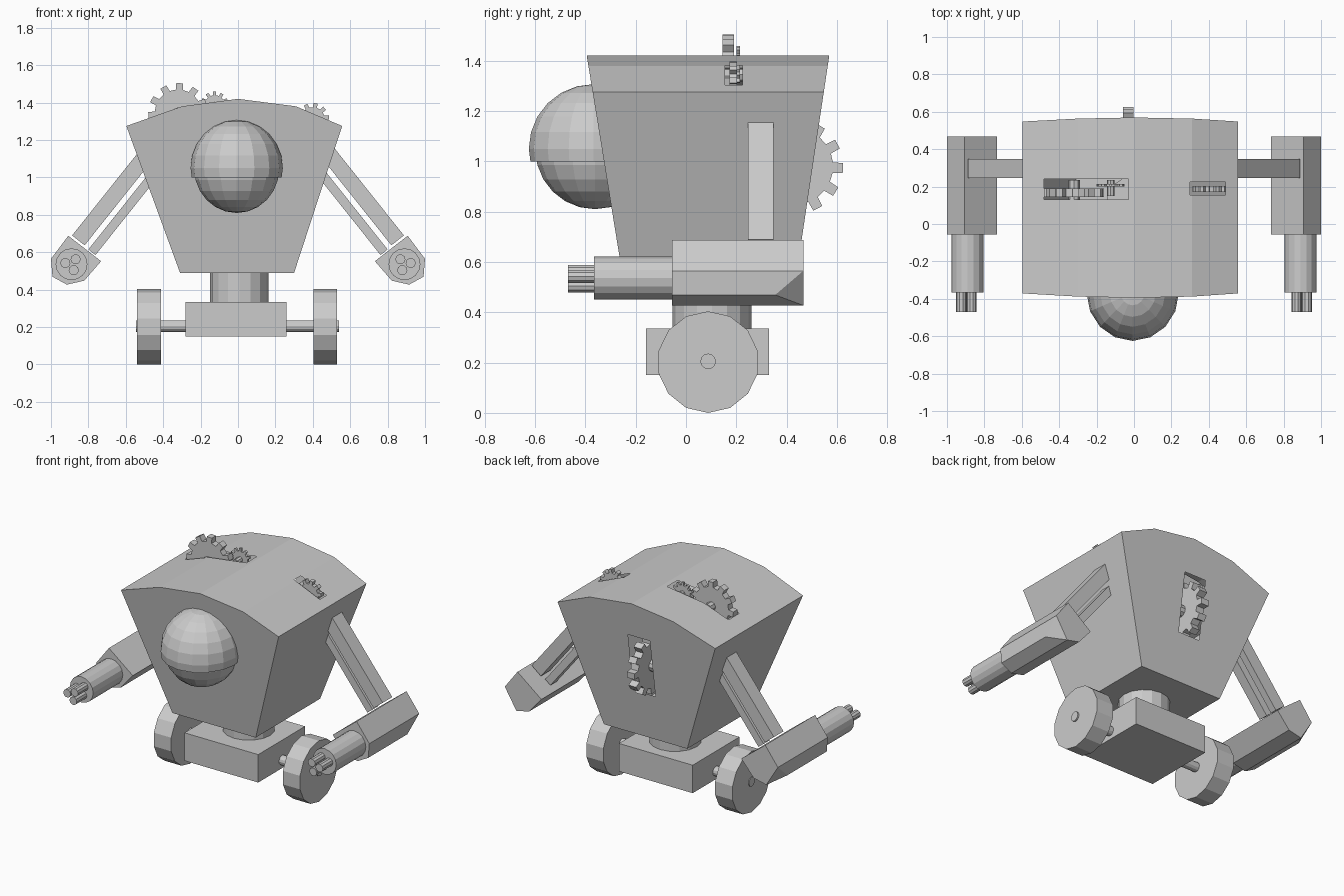
import bpy, bmesh
from math import cos, sin, pi, radians
from mathutils import Vector, Matrix

if "Cube" in bpy.data.objects:
    bpy.data.objects.remove(bpy.data.objects["Cube"])


def finish(bm, name):
    bmesh.ops.recalc_face_normals(bm, faces=bm.faces)
    me = bpy.data.meshes.new(name)
    bm.to_mesh(me)
    bm.free()
    ob = bpy.data.objects.new(name, me)
    bpy.context.collection.objects.link(ob)
    return ob


def box(name, x0, x1, y0, y1, z0, z1):
    bm = bmesh.new()
    bmesh.ops.create_cube(bm, size=1)
    for v in bm.verts:
        v.co = Vector(((x0, x1)[v.co.x > 0], (y0, y1)[v.co.y > 0], (z0, z1)[v.co.z > 0]))
    return finish(bm, name)


def prism(name, prof, origin, axis, lo, hi):
    """Extrude a 2D profile along a world axis from lo to hi."""
    o = Vector(origin)
    place = {'X': lambda a, b, d: Vector((d, a, b)),
             'Y': lambda a, b, d: Vector((a, d, b)),
             'Z': lambda a, b, d: Vector((a, b, d))}[axis]
    bm = bmesh.new()
    rings = [[bm.verts.new(o + place(a, b, d)) for a, b in prof] for d in (lo, hi)]
    n = len(prof)
    bm.faces.new(rings[0])
    bm.faces.new(rings[1][::-1])
    for i in range(n):
        j = (i + 1) % n
        bm.faces.new((rings[0][i], rings[0][j], rings[1][j], rings[1][i]))
    return finish(bm, name)


def circle(r, n, start=0.0):
    return [(r * cos(start + 2 * pi * i / n), r * sin(start + 2 * pi * i / n)) for i in range(n)]


def rod(name, origin, axis, lo, hi, r, n=16):
    return prism(name, circle(r, n), origin, axis, lo, hi)


def gear(name, origin, axis, lo, hi, r_tip, r_root, teeth, start=0.0):
    prof = []
    for i in range(teeth):
        for f, r in ((-.27, r_root), (-.2, r_tip), (.2, r_tip), (.27, r_root)):
            a = start + 2 * pi * (i + f) / teeth
            prof.append((r * cos(a), r * sin(a)))
    return prism(name, prof, origin, axis, lo, hi)


# tapered body shell with a faceted roof
outline = [(-.31, .49), (.30, .49), (.557, 1.275), (.31, 1.38), (0, 1.42), (-.3, 1.38), (-.597, 1.275)]
bm = bmesh.new()
front = [bm.verts.new((x, -.243 - .163 * (z - .49), z)) for x, z in outline]
back = [bm.verts.new((x, .43 + .15 * (z - .49), z)) for x, z in outline]
bm.faces.new(front)
bm.faces.new(back[::-1])
for i in range(7):
    j = (i + 1) % 7
    bm.faces.new((front[i], front[j], back[j], back[i]))
body = finish(bm, "body")
planes = [(p.normal.copy(), p.center.copy()) for p in body.data.polygons]

# slots through the shell for the gears
cutters = [box("slot_cutter_left", -.48, -.03, .13, .24, 1.2, 1.6),
           box("slot_cutter_right", .30, .49, .155, .225, 1.15, 1.6),
           box("slot_cutter_back", -.11, .05, .35, .8, .80, 1.19)]
for c in cutters:
    m = body.modifiers.new("slot", 'BOOLEAN')
    m.operation, m.solver, m.object = 'DIFFERENCE', 'EXACT', c
    c.hide_render = True
dg = bpy.context.evaluated_depsgraph_get()
cut = bpy.data.meshes.new_from_object(body.evaluated_get(dg))
body.modifiers.clear()
body.data = cut
for c in cutters:
    bpy.data.objects.remove(c)

# keep only the outer skin, so the body is hollow behind the slots
bm = bmesh.new()
bm.from_mesh(cut)
inner = [f for f in bm.faces if not any(
    f.normal.dot(n) > .99 and abs(n.dot(f.calc_center_median() - p)) < .004 for n, p in planes)]
bmesh.ops.delete(bm, geom=inner, context='FACES')
bm.to_mesh(cut)
bm.free()


# eye and its overhanging lid
def dome(name, r, centre, keep_above, cut_z):
    bm = bmesh.new()
    bmesh.ops.create_uvsphere(bm, u_segments=16, v_segments=12, radius=r)
    bmesh.ops.transform(bm, verts=bm.verts,
                        matrix=Matrix.Translation(centre) @ Matrix.Diagonal((.96, 1, 1, 1)))
    if keep_above:
        res = bmesh.ops.bisect_plane(bm, geom=bm.verts[:] + bm.edges[:] + bm.faces[:],
                                     plane_co=(0, 0, cut_z), plane_no=(0, 0, -1), clear_outer=True)
        bmesh.ops.contextual_create(
            bm, geom=[e for e in res['geom_cut'] if isinstance(e, bmesh.types.BMEdge)])
    return finish(bm, name)


dome("eye", .237, (-.007, -.362, 1.047), False, 0)
dome("eyelid", .257, (-.007, -.368, 1.05), True, 1.0)

# neck, chassis, axle and wheels
rod("neck", (.007, .103, 0), 'Z', .33, .50, .157, 16)
box("chassis", -.28, .26, -.16, .33, .15, .335)
rod("axle", (0, .088, .205), 'X', -.545, .54, .031, 12)
for name, lo, hi in (("wheel_left", -.54, -.413), ("wheel_right", .405, .53)):
    prism(name, circle(.202, 14, pi / 2), (0, .088, .202), 'X', lo, hi)

# gears and their shafts
gear("big_roof_gear", (-.32, 0, 1.345), 'Y', .145, .19, .16, .125, 11, radians(87))
rod("big_roof_gear_shaft", (-.32, 0, 1.345), 'Y', .13, .235, .03, 8)
gear("small_roof_gear", (-.125, 0, 1.385), 'Y', .2, .215, .075, .055, 11, radians(90))
rod("small_roof_gear_shaft", (-.125, 0, 1.385), 'Y', .15, .235, .02, 8)
gear("right_roof_gear", (.40, 0, 1.31), 'Y', .172, .203, .088, .065, 10, radians(80))
gear("back_gear", (0, .435, .98), 'X', -.06, -.004, .19, .15, 12, radians(-2))
rod("back_gear_shaft", (0, .435, .98), 'X', -.10, .05, .04, 10)

# arms: two struts, forearm housing, barrel and three muzzle tubes
forearm = [(.907, .688), (.732, .552), (.822, .448), (.915, .427), (.992, .469), (1.0, .565)]
for side, s in (("left", -1), ("right", 1)):
    prism("upper_strut_" + side, [(s * x, z) for x, z in
          ((.46, 1.226), (.887, .69), (.82, .637), (.393, 1.173))], (0, 0, 0), 'Y', .247, .347)
    prism("lower_strut_" + side, [(s * x, z) for x, z in
          ((.42, 1.092), (.80, .615), (.762, .585), (.382, 1.062))], (0, 0, 0), 'Y', .265, .33)

    bm = bmesh.new()
    for i, (x, z) in enumerate(forearm):
        bm.verts.new((s * x, -.055, z))
        bm.verts.new((s * x, .355 if i == 4 else .467, z))
    bmesh.ops.convex_hull(bm, input=bm.verts)
    bmesh.ops.dissolve_limit(bm, angle_limit=.02, verts=bm.verts, edges=bm.edges)
    finish(bm, "forearm_" + side)

    rod("barrel_" + side, (s * .89, 0, .536), 'Y', -.365, -.04, .085, 16)
    for k in range(3):
        a = radians(10 + 120 * k)
        rod(f"muzzle_{side}_{k + 1}", (s * (.89 + .034 * cos(a)), 0, .536 + .034 * sin(a)),
            'Y', -.47, -.35, .027, 10)
